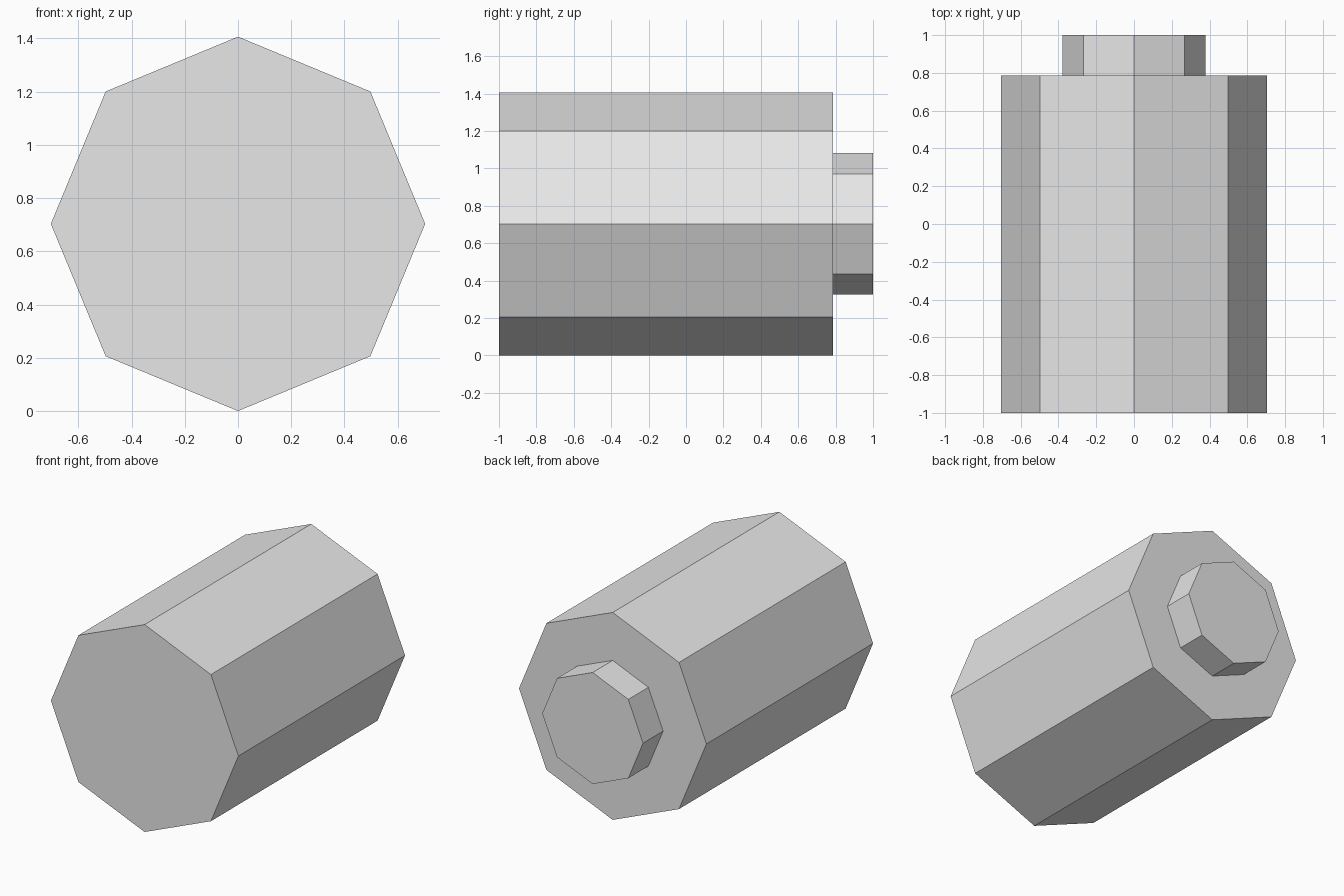
import bpy
from math import pi

cube = bpy.data.objects.get("Cube")
if cube:
    bpy.data.objects.remove(cube, do_unlink=True)

RADIUS = 0.703

# Single light grey material
grey = bpy.data.materials.new("light_grey")
grey.use_nodes = True
colour = (0.8, 0.8, 0.8, 1)
grey.diffuse_color = colour
grey.node_tree.nodes["Principled BSDF"].inputs["Base Color"].default_value = colour


def octagonal_prism(name, radius, y_front, y_back):
    """Flat-shaded eight-sided prism lying along y, with a corner pointing up."""
    bpy.ops.mesh.primitive_cylinder_add(
        vertices=8, radius=radius, depth=y_back - y_front,
        location=(0, (y_front + y_back) / 2, RADIUS), rotation=(pi / 2, 0, 0))
    obj = bpy.context.object
    obj.name = name
    obj.data.materials.append(grey)
    return obj


# Main body and the smaller stub at the back
octagonal_prism("body", RADIUS, -1, 0.785)
octagonal_prism("rear_stub", 0.378, 0.785, 1)
